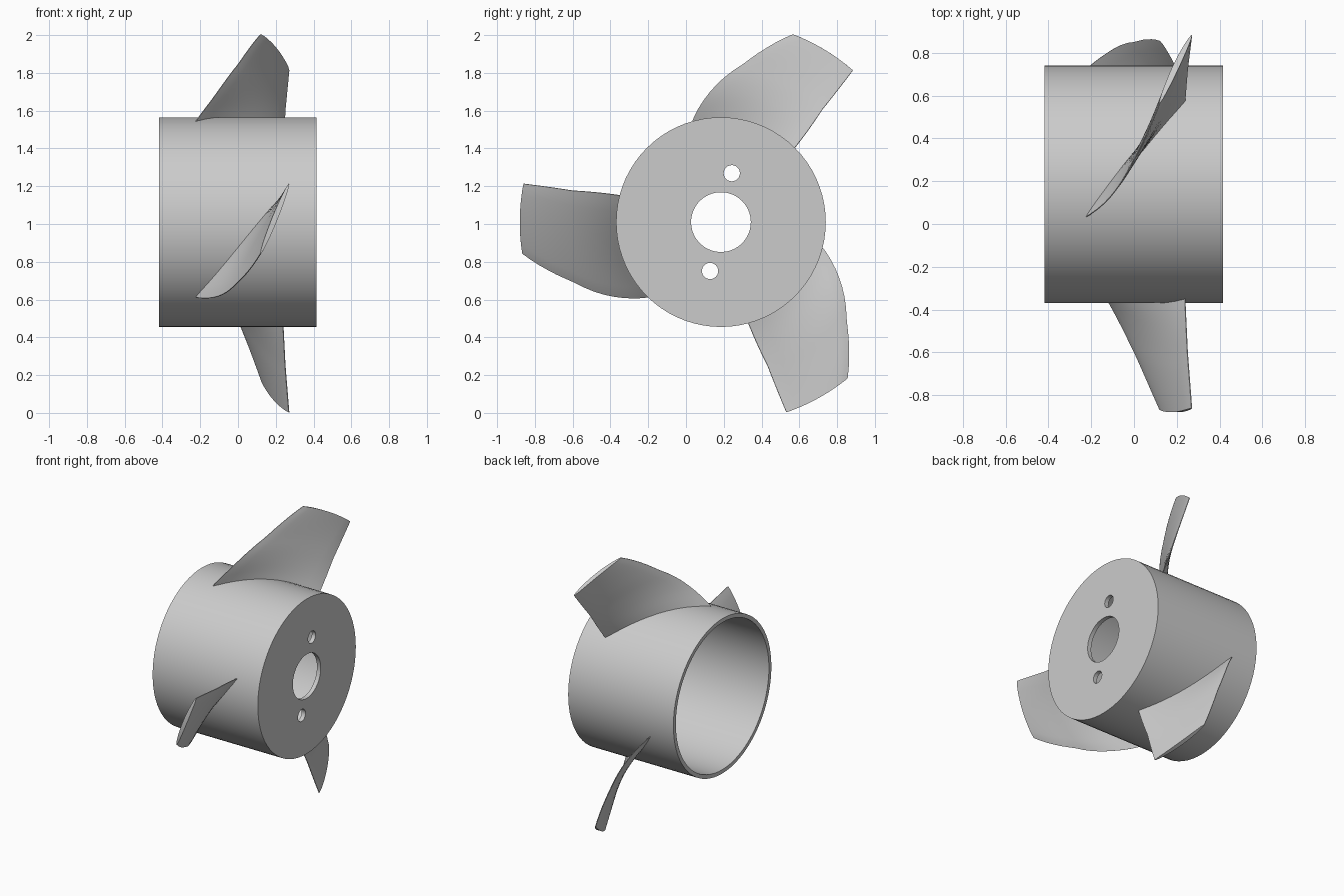
import bpy, bmesh, math

if "Cube" in bpy.data.objects:
    bpy.data.objects.remove(bpy.data.objects["Cube"])

CY, CZ = 0.185, 1.01      # hub axis runs along x through this point


def polar(x, r, deg):
    a = math.radians(deg)
    return (x, CY + r * math.cos(a), CZ + r * math.sin(a))


def finish(bm, name, angle=35):
    bmesh.ops.recalc_face_normals(bm, faces=bm.faces)
    me = bpy.data.meshes.new(name)
    bm.to_mesh(me)
    bm.free()
    ob = bpy.data.objects.new(name, me)
    bpy.context.collection.objects.link(ob)
    return ob


def smooth(ob, angle=35):
    bpy.ops.object.select_all(action='DESELECT')
    ob.select_set(True)
    bpy.context.view_layer.objects.active = ob
    bpy.ops.object.shade_smooth_by_angle(angle=math.radians(angle))


def lerp_table(table, r):
    # table rows: (r, value), linear between rows
    for (r0, v0), (r1, v1) in zip(table, table[1:]):
        if r <= r1:
            return v0 + (v1 - v0) * (r - r0) / (r1 - r0)
    return table[-1][1]


# Hub: a cup with an open rear, a thin wall and a bored front plate
profile = [(-0.418, 0.555), (0.416, 0.555), (0.416, 0.158),
           (0.386, 0.158), (0.386, 0.527), (-0.418, 0.527)]
SEG = 72
bm = bmesh.new()
rings = [[bm.verts.new(polar(x, r, 360 * i / SEG)) for x, r in profile]
         for i in range(SEG)]
n = len(profile)
for i in range(SEG):
    a, b = rings[i], rings[(i + 1) % SEG]
    for j in range(n):
        k = (j + 1) % n
        bm.faces.new((a[j], a[k], b[k], b[j]))
hub = finish(bm, "hub")

# Two bolt holes on opposite sides of the bore
for deg in (77.5, 257.5):
    bpy.ops.mesh.primitive_cylinder_add(vertices=24, radius=0.043, depth=0.2,
                                        location=polar(0.4, 0.265, deg),
                                        rotation=(0, math.pi / 2, 0))
    cutter = bpy.context.object
    cutter.name = "bolt_hole_cutter"
    cutter.hide_render = True
    mod = hub.modifiers.new("bolt_hole", 'BOOLEAN')
    mod.operation = 'DIFFERENCE'
    mod.solver = 'EXACT'
    mod.object = cutter
    bpy.context.view_layer.objects.active = hub
    bpy.ops.object.modifier_apply(modifier=mod.name)
    bpy.data.objects.remove(cutter)
smooth(hub)

# Blade edges as angle and x position against radius
TRAIL_ANG = [(0.54, 107), (0.56, 105.5), (0.67, 96.5), (0.75, 90), (0.85, 81.5), (0.95, 75.5), (1.065, 69)]
TRAIL_X = [(0.54, -0.235), (0.56, -0.22), (0.67, -0.125), (0.75, -0.065), (0.85, 0.005), (0.95, 0.06), (1.065, 0.12)]
LEAD_ANG = [(0.54, 45), (0.8, 48), (1.065, 49)]
LEAD_X = [(0.54, 0.238), (0.8, 0.25), (1.065, 0.27)]
ROWS, COLS = 14, 14


def blade(name, turn):
    bm = bmesh.new()
    sides = []
    for side in (1, -1):
        grid = []
        for i in range(ROWS + 1):
            r = 0.54 + 0.525 * i / ROWS
            ta, la = lerp_table(TRAIL_ANG, r), lerp_table(LEAD_ANG, r)
            tx, lx = lerp_table(TRAIL_X, r), lerp_table(LEAD_X, r)
            # unit direction across the chord in (x, arc length)
            dx, ds = lx - tx, math.radians(la - ta) * r
            ln = math.hypot(dx, ds)
            row = []
            for j in range(COLS + 1):
                u = j / COLS
                t = side * (0.002 + 0.013 * math.sin(math.pi * u) ** 0.6
                            if 0 < j < COLS else 0.002)
                x = tx + dx * u - t * ds / ln
                ang = ta + (la - ta) * u + math.degrees(t * dx / ln / r)
                row.append(bm.verts.new(polar(x, r, ang + turn)))
            grid.append(row)
        for i in range(ROWS):
            for j in range(COLS):
                bm.faces.new((grid[i][j], grid[i][j + 1],
                              grid[i + 1][j + 1], grid[i + 1][j]))
        sides.append(grid)
    # close the outline between both faces
    def outline(g):
        return (g[0] + [row[-1] for row in g[1:]] + g[-1][-2::-1]
                + [row[0] for row in g[-2:0:-1]])
    p, q = outline(sides[0]), outline(sides[1])
    for i in range(len(p)):
        k = (i + 1) % len(p)
        bm.faces.new((p[i], p[k], q[k], q[i]))
    smooth(finish(bm, name))


# Three blades evenly spaced around the hub
for i in range(3):
    blade(f"blade_{i + 1}", 120 * i)
